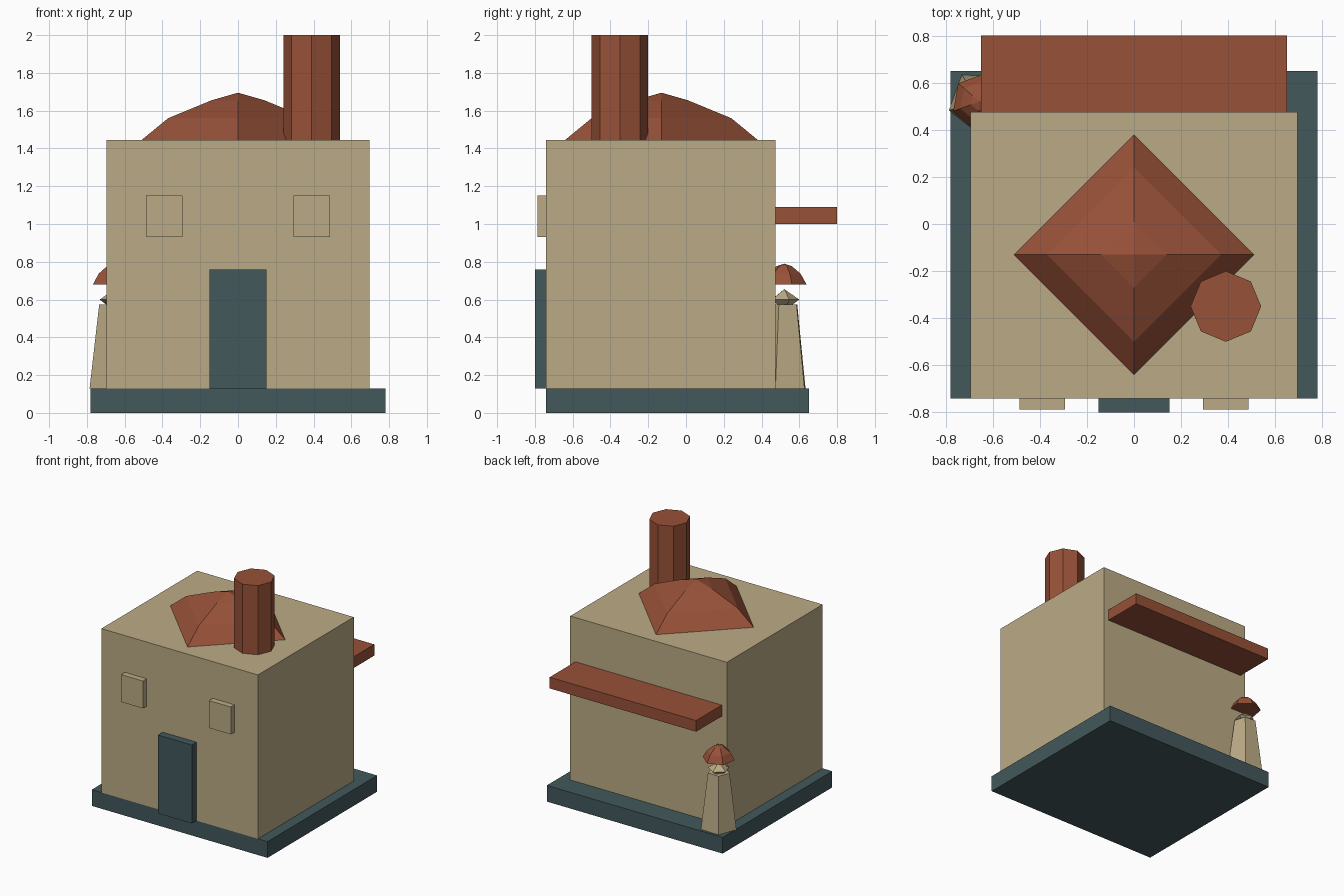
import bpy, bmesh
from math import cos, sin, pi, radians

if "Cube" in bpy.data.objects:
    bpy.data.objects.remove(bpy.data.objects["Cube"])


def material(name, rgb):
    m = bpy.data.materials.new(name)
    m.diffuse_color = (*rgb, 1)
    m.use_nodes = True
    m.node_tree.nodes["Principled BSDF"].inputs["Base Color"].default_value = m.diffuse_color
    return m


SAND = material("sand", (0.50, 0.41, 0.24))
TEAL = material("dark teal", (0.056, 0.098, 0.107))
RUST = material("rust red", (0.31, 0.082, 0.040))


def finish(name, bm, mat):
    bmesh.ops.recalc_face_normals(bm, faces=bm.faces)
    me = bpy.data.meshes.new(name)
    bm.to_mesh(me)
    bm.free()
    me.materials.append(mat)
    ob = bpy.data.objects.new(name, me)
    bpy.context.collection.objects.link(ob)
    return ob


def box(name, xs, ys, zs, mat):
    bm = bmesh.new()
    bmesh.ops.create_cube(bm, size=1)
    for v in bm.verts:
        v.co = [(a + b) / 2 + c * (b - a) for c, (a, b) in zip(v.co, (xs, ys, zs))]
    return finish(name, bm, mat)


def turned(name, centre, profile, sides, angle, mat):
    """Flat-sided solid from (radius, z) pairs; radius 0 makes a point."""
    bm = bmesh.new()
    rings = []
    for r, z in profile:
        n = sides if r else 1
        rings.append([bm.verts.new((centre[0] + r * cos(radians(angle) + 2 * pi * i / sides),
                                    centre[1] + r * sin(radians(angle) + 2 * pi * i / sides), z))
                      for i in range(n)])
    for a, b in zip(rings, rings[1:]):
        for i in range(sides):
            j = (i + 1) % sides
            quad = [a[i % len(a)], a[j % len(a)], b[j % len(b)], b[i % len(b)]]
            bm.faces.new(list(dict.fromkeys(quad)))
    for ring in (rings[0], rings[-1]):
        if len(ring) > 1:
            bm.faces.new(ring)
    return finish(name, bm, mat)


# House
box("base_slab", (-0.78, 0.78), (-0.74, 0.65), (0, 0.13), TEAL)
box("house_body", (-0.695, 0.695), (-0.74, 0.475), (0.13, 1.445), SAND)
box("door", (-0.15, 0.15), (-0.80, -0.74), (0.13, 0.76), TEAL)
for side, x in (("left", -0.39), ("right", 0.39)):
    box(side + "_window", (x - 0.097, x + 0.097), (-0.787, -0.74), (0.93, 1.15), SAND)
box("rear_awning", (-0.65, 0.65), (0.475, 0.80), (1.00, 1.09), RUST)

# Roof
turned("roof_dome", (0, -0.13), [(0.51, 1.445), (0.37, 1.56), (0.14, 1.655), (0, 1.695)], 4, 0, RUST)
turned("chimney", (0.39, -0.35), [(0.15, 1.44), (0.15, 2.0)], 8, 0, RUST)

# Small post with a floating cap at the back left corner
POST = (-0.655, 0.52)
turned("post", POST, [(0.136, 0.13), (0.083, 0.575)], 5, 52, SAND)
turned("post_knob", POST, [(0, 0.54), (0.08, 0.60), (0, 0.655)], 5, 20, SAND)
turned("post_cap", POST, [(0.12, 0.68), (0.088, 0.737), (0.04, 0.777), (0, 0.79)], 6, 20, RUST)
